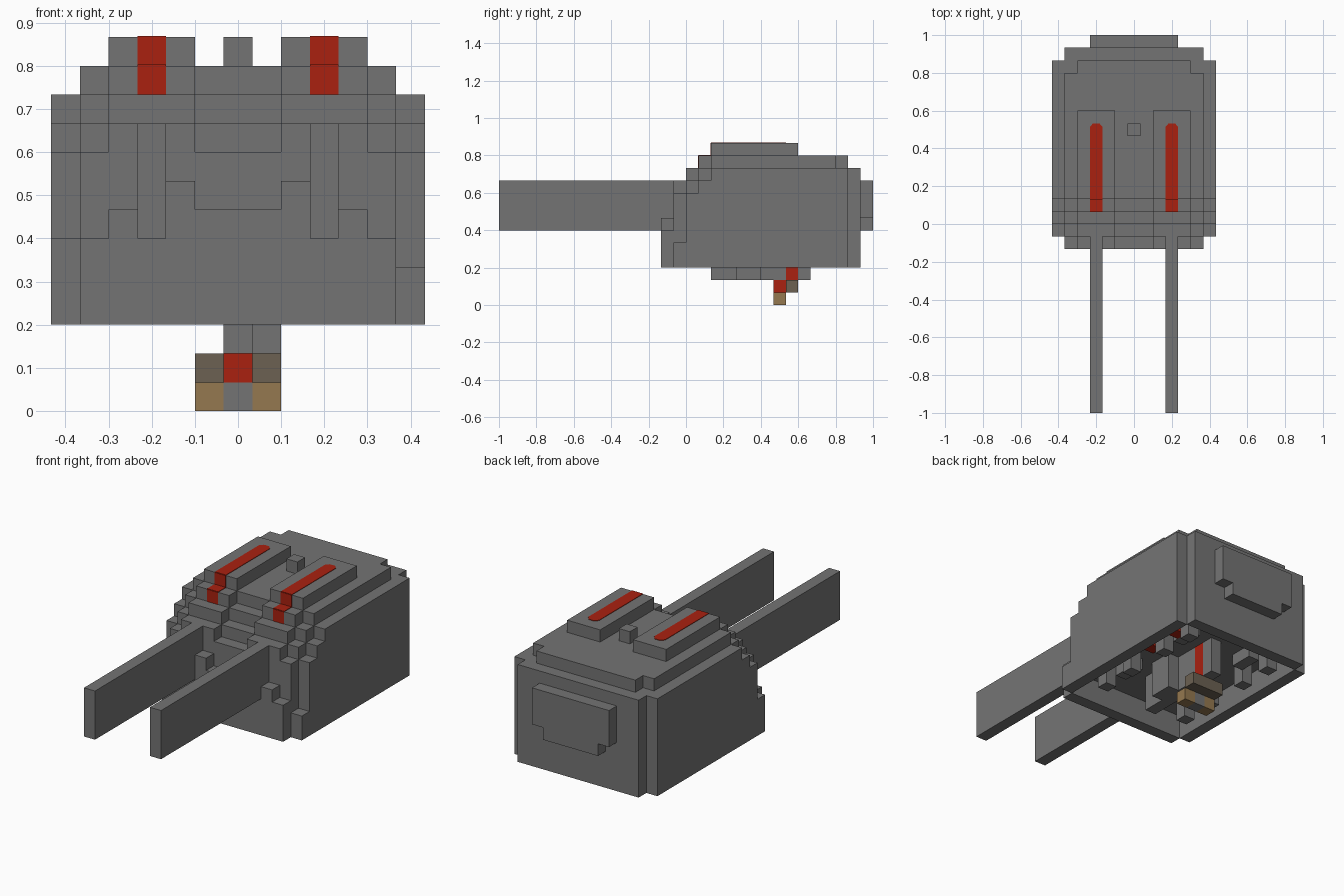
import bpy
import bmesh
from mathutils import Matrix, Vector

cube = bpy.data.objects.get("Cube")
if cube:
    bpy.data.objects.remove(cube, do_unlink=True)

U = 1 / 15  # size of one block


def material(name, rgb):
    m = bpy.data.materials.new(name)
    m.use_nodes = True
    m.diffuse_color = (*rgb, 1)
    m.node_tree.nodes["Principled BSDF"].inputs["Base Color"].default_value = (*rgb, 1)
    return m


GREY = material("armour grey", (0.175, 0.175, 0.175))
RED = material("signal red", (0.4, 0.015, 0.005))
TAN = material("tan", (0.3, 0.19, 0.08))
MUD = material("muddy brown", (0.15, 0.12, 0.085))


def finish(name, bm, mat):
    bmesh.ops.recalc_face_normals(bm, faces=bm.faces)
    mesh = bpy.data.meshes.new(name)
    bm.to_mesh(mesh)
    bm.free()
    mesh.materials.append(mat)
    ob = bpy.data.objects.new(name, mesh)
    bpy.context.collection.objects.link(ob)
    return ob


def blocks(name, boxes, mat=GREY, mirror=False):
    """One object from boxes (x0, x1, y0, y1, z0, z1), in block units."""
    bm = bmesh.new()
    boxes = list(boxes)
    if mirror:
        boxes += [(-b[1], -b[0], *b[2:]) for b in boxes]
    for x0, x1, y0, y1, z0, z1 in boxes:
        centre = Vector((x0 + x1, y0 + y1, z0 + z1)) * U / 2
        size = Vector((x1 - x0, y1 - y0, z1 - z0)) * U
        bmesh.ops.create_cube(bm, size=1, matrix=Matrix.Translation(centre) @ Matrix.Diagonal((*size, 1)))
    return finish(name, bm, mat)


def slices(x0, x1, bottom, steps):
    """Stepped hull slice: each step is (top, front, back)."""
    out = []
    for top, front, back in steps:
        out.append((x0, x1, front, back, bottom, top))
        bottom = top
    return out


# Stepped hull, from the middle outwards
CEIL = 5
blocks("hull_middle", slices(-1.5, 1.5, CEIL, [
    (7, -2, 14), (9, -1, 14), (10, 0, 14), (11, 1, 14), (12, 2, 13)]))
blocks("hull_ridges", slices(1.5, 4.5, CEIL, [
    (6, -2, 14), (10, -1, 14), (11, 0, 14), (12, 1, 13)]), mirror=True)
blocks("hull_shoulders", slices(4.5, 5.5, CEIL, [
    (6, -2, 14), (9, -1, 14), (10, 0, 14), (11, 1, 14), (12, 2, 12)]), mirror=True)
blocks("hull_sides", slices(5.5, 6.5, CEIL, [
    (9, 0, 13), (10, 1, 13), (11, 2, 13)]), mirror=True)

# Open underside: a rim of walls
blocks("skirt_ends", [(-5.5, 5.5, -2, -1, 3, CEIL), (-5.5, 5.5, 13, 14, 3, CEIL)])
blocks("skirt_sides", [(5.5, 6.5, 0, 13, 3, CEIL)], mirror=True)
blocks("front_corner_left", [(5.5, 6.5, -1, 0, 3, 5)])
blocks("front_corner_right", [(-6.5, -5.5, -1, 0, 3, 6)])

# Front nubs beside the barrels
blocks("outer_nubs", [(3.5, 4.5, -2, -1, 6, 7)], mirror=True)
blocks("inner_nubs", [(1.5, 2.5, -2, -1, 6, 8)], mirror=True)

# Twin barrels
blocks("barrels", [(2.5, 3.5, -15, -1, 6, 10)], mirror=True)

# Roof and back plates
blocks("roof_plates", [(1.5, 4.5, 2, 9, 12, 13)], mirror=True)
blocks("roof_stud", [(-0.5, 0.5, 7, 8, 12, 13)])
blocks("back_plate", [(-3.5, 3.5, 14, 15, 7, 10), (-2.5, 2.5, 14, 15, 6, 7)])

# Red stripes over the roof plates and down the step in front
T = 0.04
blocks("stripe_fronts", [(2.5, 3.5, 1 - T, 1, 11, 12), (2.5, 3.5, 2 - T, 2, 12, 13),
                         (2.5, 3.5, 1, 2, 12, 12 + T)], RED, mirror=True)
for side, name in ((-1, "right_stripe"), (1, "left_stripe")):
    bm = bmesh.new()
    outline = [(-.5, 2), (.5, 2), (.5, 7.7), (.25, 8), (-.25, 8), (-.5, 7.7)]
    face = bm.faces.new([bm.verts.new(((side * 3 + x) * U, y * U, 13 * U)) for x, y in outline])
    top = bmesh.ops.extrude_face_region(bm, geom=[face])["geom"]
    bmesh.ops.translate(bm, vec=(0, 0, T * U), verts=[g for g in top if isinstance(g, bmesh.types.BMVert)])
    finish(name, bm, RED)

# Underside machinery
blocks("belly_beam", [(-.5, .5, 2, 8, 2, CEIL), (-.5, .5, 9, 10, 2, CEIL), (.5, 1.5, 4, 6, 2, CEIL)])
blocks("belly_blocks", [(3.5, 4.5, y, y + 1, 3, CEIL) for y in (1, 4, 8, 11)]
       + [(2.5, 3.5, y, y + 2, 4, CEIL) for y in (2, 9)], mirror=True)
blocks("belly_lights", [(3.5, 4.5, 6.5, 7.5, 4, CEIL), (3.5, 4.5, 9.5, 10.5, 4, CEIL)], RED)

# Hanging figure
blocks("figure_red", [(-.5, .5, 8, 9, 2, CEIL), (-.5, .5, 7, 8, 1, 2)], RED)
blocks("figure_brown", [(-1.5, 1.5, 8, 9, 1, 2)], MUD)
blocks("figure_tan", [(.5, 1.5, 7, 8, 0, 1)], TAN, mirror=True)
blocks("figure_grey", [(-.5, .5, 7, 8, 0, 1)])
